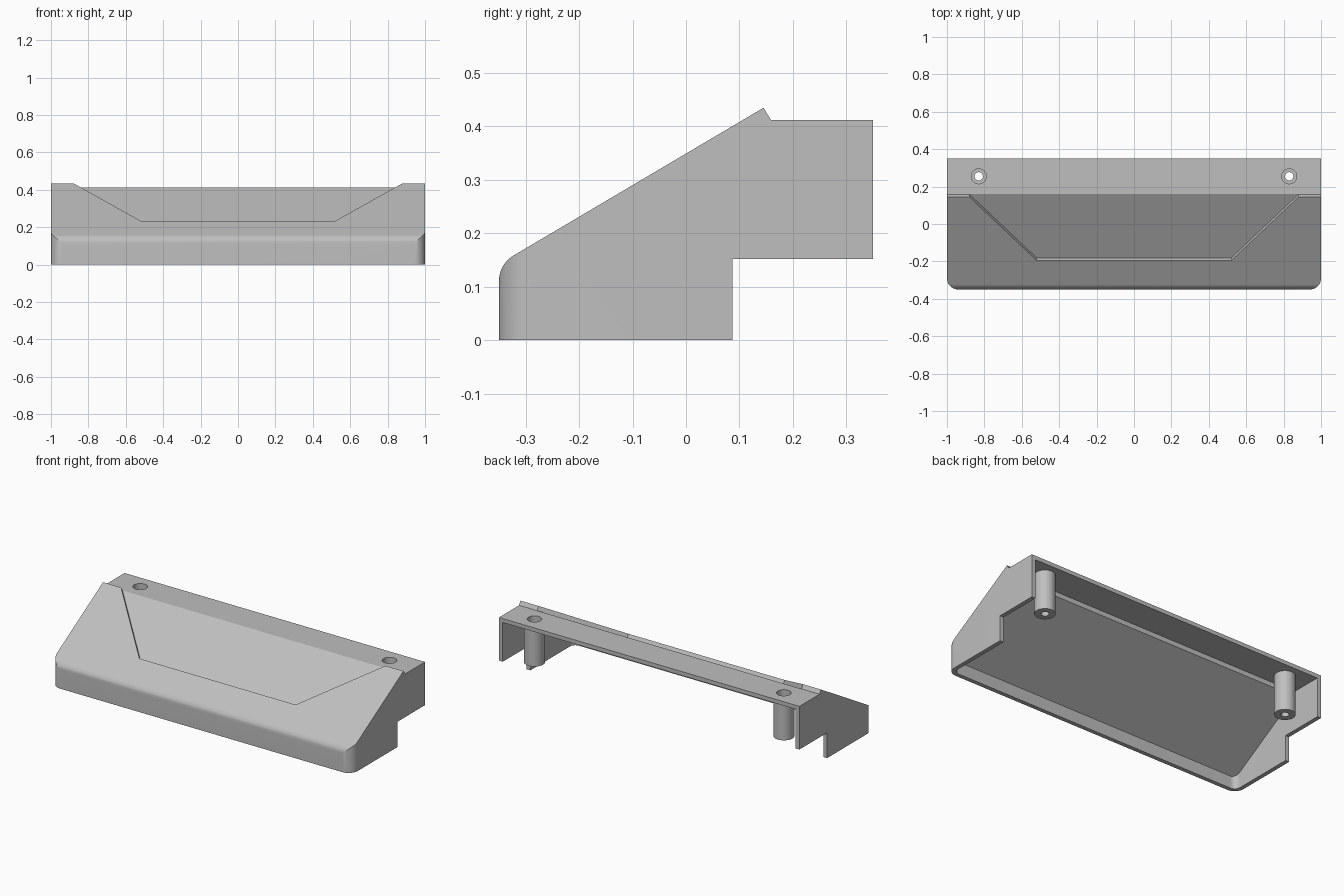
import bpy, bmesh, math
from mathutils import Vector

default = bpy.data.objects.get("Cube")
if default:
    bpy.data.objects.remove(default, do_unlink=True)

WALL = 0.025
SLOPE = math.atan(0.591)
NORMAL = Vector((0, -math.sin(SLOPE), math.cos(SLOPE)))


def loft(name, ring_a, ring_b):
    """Closed solid between two matching rings of points."""
    bm = bmesh.new()
    a = [bm.verts.new(p) for p in ring_a]
    b = [bm.verts.new(p) for p in ring_b]
    bm.faces.new(a)
    bm.faces.new(b[::-1])
    for i in range(len(a)):
        j = (i + 1) % len(a)
        bm.faces.new((a[j], a[i], b[i], b[j]))
    bmesh.ops.recalc_face_normals(bm, faces=bm.faces)
    mesh = bpy.data.meshes.new(name)
    bm.to_mesh(mesh)
    bm.free()
    obj = bpy.data.objects.new(name, mesh)
    bpy.context.collection.objects.link(obj)
    return obj


def side_prism(name, profile, half_width):
    """Side profile (y, z) stretched across x."""
    return loft(name, [(-half_width, y, z) for y, z in profile],
                [(half_width, y, z) for y, z in profile])


def upright_prism(name, outline, low, high):
    return loft(name, [(x, y, low) for x, y in outline],
                [(x, y, high) for x, y in outline])


def arc(cx, cy, r, start, end, steps):
    angles = [math.radians(start + (end - start) * i / steps) for i in range(steps + 1)]
    return [(cx + r * math.cos(t), cy + r * math.sin(t)) for t in angles]


def rounded_front(half_width, front, back, r):
    """Plan outline with its two front corners rounded."""
    return (arc(-half_width + r, front + r, r, 180, 270, 12)
            + arc(half_width - r, front + r, r, 270, 360, 12)
            + [(half_width, back), (-half_width, back)])


def cylinder(name, x, y, r, low, high):
    return upright_prism(name, arc(x, y, r, 0, 352.5, 47), low, high)


def combine(target, tool, operation):
    """Apply a boolean and remove the tool object."""
    tool.hide_render = True
    mod = target.modifiers.new("cut", "BOOLEAN")
    mod.operation = operation
    mod.solver = "EXACT"
    mod.object = tool
    bpy.context.view_layer.objects.active = target
    bpy.ops.object.modifier_apply(modifier=mod.name)
    bpy.data.objects.remove(tool, do_unlink=True)


# Outer housing: sloped front with a rounded nose and a stepped back
nose = arc(-0.295, 0.111, 0.055, 180, 90 + math.degrees(SLOPE), 12)
housing = side_prism("housing", [(-0.35, 0)] + nose + [
    (0.145, 0.435), (0.159, 0.412), (0.35, 0.412), (0.35, 0.152), (0.087, 0.152), (0.087, 0)], 1)
combine(housing, upright_prism("corner_shape", rounded_front(1, -0.35, 0.35, 0.06), -0.1, 0.6),
        "INTERSECT")

# Hollow inside, open below and behind
cavity = side_prism("cavity", [(-0.325, -0.1), (-0.325, 0.073), (0.16, 0.36), (0.16, 0.388),
                               (0.5, 0.388), (0.5, -0.1)], 1 - WALL)
combine(cavity, upright_prism("cavity_corners",
                              rounded_front(1 - WALL, -0.35 + WALL, 0.6, 0.035), -0.2, 0.6),
        "INTERSECT")
combine(housing, cavity, "DIFFERENCE")

# Sunken trapezoid panel, cut square to the slope
outline = []
for x, y in ((-0.52, -0.195), (0.52, -0.195), (0.94, 0.202), (-0.94, 0.202)):
    outline.append(Vector((x, y, 0.435 + (y - 0.145) * math.tan(SLOPE))))
combine(housing, loft("panel_cut", [p - NORMAL * 0.027 for p in outline],
                      [p + NORMAL * 0.08 for p in outline]), "DIFFERENCE")

# Screw posts with a wide bore from above and a narrow through hole
for x in (-0.83, 0.83):
    combine(housing, cylinder("screw_post", x, 0.255, 0.057, 0.152, 0.4), "UNION")
    combine(housing, cylinder("wide_bore", x, 0.255, 0.04, 0.18, 0.5), "DIFFERENCE")
    combine(housing, cylinder("through_hole", x, 0.255, 0.022, 0.1, 0.3), "DIFFERENCE")

# Plain grey plastic
grey = bpy.data.materials.new("grey_plastic")
grey.use_nodes = True
colour = (0.52, 0.52, 0.52, 1)
grey.diffuse_color = colour
grey.node_tree.nodes["Principled BSDF"].inputs["Base Color"].default_value = colour
housing.data.materials.clear()
housing.data.materials.append(grey)

bpy.ops.object.select_all(action="DESELECT")
housing.select_set(True)
bpy.context.view_layer.objects.active = housing
bpy.ops.object.shade_smooth_by_angle(angle=math.radians(25))
